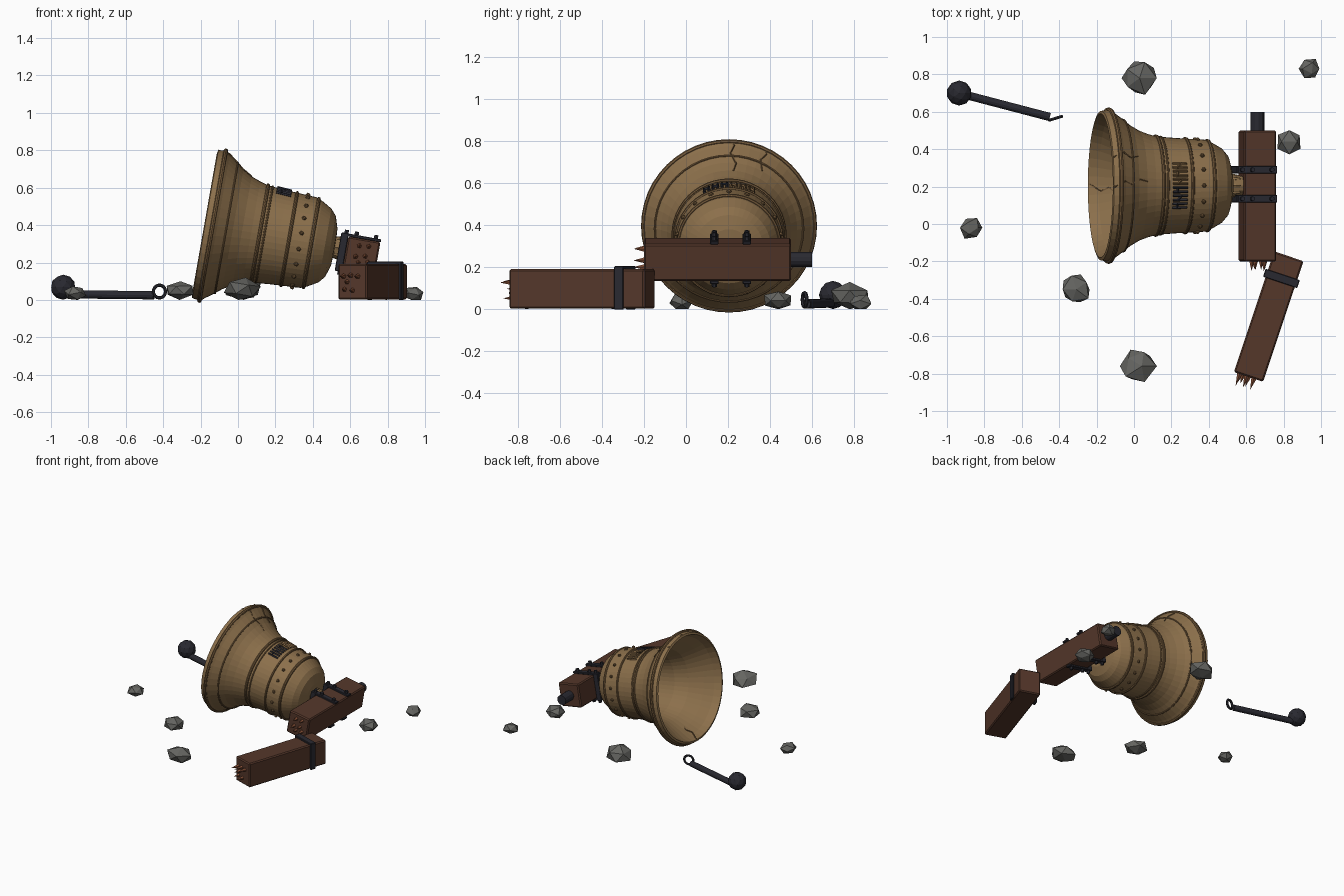
import bpy, bmesh, math, random
from mathutils import Matrix, Vector

if "Cube" in bpy.data.objects:
    bpy.data.objects.remove(bpy.data.objects["Cube"])
random.seed(4)
T = Matrix.Translation


def material(name, rgb):
    m = bpy.data.materials.new(name)
    m.use_nodes = True
    m.diffuse_color = (*rgb, 1)
    m.node_tree.nodes["Principled BSDF"].inputs["Base Color"].default_value = (*rgb, 1)
    return m


BRONZE = material("bronze", (.26, .16, .07))
DARK_BRONZE = material("dark bronze", (.18, .105, .045))
IRON = material("iron", (.022, .022, .03))
WOOD = material("wood", (.09, .038, .023))
SPLINTER = material("raw wood", (.25, .085, .04))
STONE = material("stone", (.13, .13, .12))


def finish(name, bm, mat, matrix=Matrix(), bevel=0):
    me = bpy.data.meshes.new(name)
    bmesh.ops.recalc_face_normals(bm, faces=bm.faces)
    bm.to_mesh(me)
    bm.free()
    me.materials.append(mat)
    ob = bpy.data.objects.new(name, me)
    bpy.context.collection.objects.link(ob)
    ob.matrix_world = matrix
    if bevel:
        mod = ob.modifiers.new("bevel", "BEVEL")
        mod.width, mod.segments = bevel, 1
    return ob


def box(name, mat, frame, pos, size, bevel=0):
    bm = bmesh.new()
    bmesh.ops.create_cube(bm, size=1)
    bmesh.ops.scale(bm, vec=size, verts=bm.verts)
    return finish(name, bm, mat, frame @ T(pos), bevel)


def rod(name, mat, a, b, r1, r2, sides=12, frame=Matrix()):
    a, b = Vector(a), Vector(b)
    bm = bmesh.new()
    bmesh.ops.create_cone(bm, cap_ends=True, segments=sides, radius1=r1, radius2=r2,
                          depth=(b - a).length)
    turn = (b - a).to_track_quat("Z", "Y").to_matrix().to_4x4()
    return finish(name, bm, mat, frame @ T((a + b) / 2) @ turn)


def ball(name, mat, frame, pos, r, detail=1):
    bm = bmesh.new()
    bmesh.ops.create_icosphere(bm, subdivisions=detail, radius=r)
    return finish(name, bm, mat, frame @ T(pos))


def ring(name, mat, frame, big, small, seg=48, minor=8):
    bpy.ops.mesh.primitive_torus_add(major_radius=big, minor_radius=small,
                                     major_segments=seg, minor_segments=minor)
    ob = bpy.context.object
    ob.name = name
    ob.data.materials.append(mat)
    ob.matrix_world = frame
    return ob


# Bell: local z runs from mouth to crown
BELL = T((-.175, .205, .404)) @ Matrix.Rotation(math.radians(100), 4, "Y")
OUTER = [(-.005, .385), (0, .4), (.045, .408), (.065, .39), (.11, .357), (.15, .325),
         (.2, .296), (.25, .277), (.3, .263), (.4, .255), (.56, .246), (.595, .232),
         (.65, .2), (.68, .165), (.7, .1), (.706, 0)]
INNER = [(.66, 0), (.65, .1), (.62, .17), (.55, .21), (.3, .228), (.2, .262),
         (.11, .322), (.05, .365)]


def radius_at(s):
    for (s0, r0), (s1, r1) in zip(OUTER, OUTER[1:]):
        if s0 <= s <= s1:
            return r0 + (r1 - r0) * (s - s0) / (s1 - s0)


def on_bell(s, ang, lift=0):
    r = radius_at(s) + lift
    return Vector((r * math.cos(ang), r * math.sin(ang), s))


bm = bmesh.new()
points = [bm.verts.new((r, 0, s)) for s, r in INNER[::-1][::-1] + OUTER]
edges = [bm.edges.new(p) for p in zip(points, points[1:])]
bmesh.ops.spin(bm, geom=points + edges, axis=(0, 0, 1), cent=(0, 0, 0),
               angle=math.tau, steps=48)
bmesh.ops.remove_doubles(bm, verts=bm.verts, dist=.0005)
finish("bell_body", bm, BRONZE, BELL)

# Raised bands and rivets
for i, (s, thick) in enumerate([(.04, .012), (.115, .006), (.295, .01), (.32, .006),
                                (.455, .009), (.575, .01)]):
    ring(f"bell_band_{i}", DARK_BRONZE, BELL @ T((0, 0, s)), radius_at(s), thick)
for i in range(18):
    ball(f"bell_rivet_{i}", DARK_BRONZE, BELL, on_bell(.515, math.tau * i / 18, .002), .013)

# Relief of abstract carved strokes, half blackened
for i in range(6):
    offset = (i - 2.5) * .17
    mat = IRON if offset < 0 else DARK_BRONZE
    strokes = [((.345, -.045), (.425, -.045)), ((.345, .045), (.425, .045)),
               ((.37, -.06), (.395 if i % 2 else .37, .06))]
    for j, (a, b) in enumerate(strokes):
        p, q = (on_bell(s, math.pi - offset - t, .003) for s, t in (a, b))
        rod(f"relief_stroke_{i}_{j}", mat, p, q, .007, .007, 4, BELL)

# Cracks near the lip
def crack(name, path):
    for i, (a, b) in enumerate(zip(path, path[1:])):
        rod(f"{name}_{i}", DARK_BRONZE, a, b, .005, .004, 4, BELL)


zigzag = [(.0, .02), (.06, -.06), (.1, -.02), (.15, -.1), (.2, -.07)]
crack("outer_crack", [on_bell(s, math.pi + t, .001) for s, t in zigzag])
crack("side_crack", [on_bell(s, math.pi * .87 + t, .001) for s, t in zigzag[:4]])
crack("inner_crack", [(.383 - s * .55, t * .5, s) for s, t in zigzag[:4]])

# Crown neck with loops
rod("crown_neck", BRONZE, (0, 0, .69), (0, 0, .78), .06, .05, 12, BELL)
for i in range(4):
    turn = Matrix.Rotation(math.pi * i / 4, 4, "Z") @ Matrix.Rotation(math.pi / 2, 4, "X")
    ring(f"crown_loop_{i}", BRONZE, BELL @ T((0, 0, .72)) @ turn, .05, .012, 16, 6)


def splinters(name, frame, spots):
    for i, (x, z) in enumerate(spots):
        tip = .04 + .03 * random.random()
        rod(f"{name}_{i}", SPLINTER, (x, .02, z), (x, -tip, z), .019, 0, 5, frame)


# Headstock beam
HEAD = T((.66, .15, .237)) @ Matrix.Rotation(math.radians(10), 4, "Y")
box("headstock_beam", WOOD, HEAD, (0, 0, 0), (.175, .7, .178), .008)
splinters("headstock_splinter", HEAD @ T((0, -.35, 0)),
          [(-.02, .05), (.03, .055), (-.03, -.01), (.02, 0), (-.01, -.04), (.04, -.03)])
rod("axle_pin", IRON, (0, .34, 0), (0, .45, 0), .037, .037, 12, HEAD)
for y in (-.015, .14):
    for side in (-1, 1):
        box("strap_plate", IRON, HEAD, (-.018, y, side * .096), (.215, .04, .016), .003)
        for x in (-.1, -.045, .06):
            rod("strap_bolt", IRON, (x, y, side * .1), (x, y, side * .122), .014, .012, 6, HEAD)
    box("strap_side", IRON, HEAD, (-.107, y, 0), (.04, .04, .2), .003)

# Fallen broken beam
FALLEN = T((.72, -.495, .097)) @ Matrix.Rotation(math.radians(-18.5), 4, "Z")
box("fallen_beam", WOOD, FALLEN, (0, 0, 0), (.165, .68, .188), .008)
for side in (-1, 1):
    box("fallen_strap_side", IRON, FALLEN, (side * .089, .215, .004), (.014, .045, .205), .003)
box("fallen_strap_top", IRON, FALLEN, (0, .215, .1), (.19, .045, .016), .003)
splinters("fallen_splinter", FALLEN @ T((0, -.34, 0)),
          [(-.05, .03), (-.01, .035), (.03, .03), (-.045, -.04), (0, -.045), (-.03, 0)])

# Clapper
ball("clapper_ball", IRON, Matrix(), (-.935, .7, .068), .067, 2)
rod("clapper_rod", IRON, (-.9, .69, .03), (-.45, .572, .025), .022, .022)
eye = T((-.42, .565, .045)) @ Matrix.Rotation(math.radians(17), 4, "Z")
ring("clapper_eye", IRON, eye @ Matrix.Rotation(math.pi / 2, 4, "X"), .034, .009, 16, 6)

# Scattered stones
for i, (x, y, r, h) in enumerate([(.03, .78, .098, .13), (.94, .83, .057, .07),
                                  (.83, .44, .073, .085), (-.87, -.02, .062, .073),
                                  (-.31, -.35, .086, .1), (.02, -.76, .095, .12)]):
    bm = bmesh.new()
    bmesh.ops.create_icosphere(bm, subdivisions=1, radius=1)
    bmesh.ops.rotate(bm, verts=bm.verts, matrix=Matrix.Rotation(i * 1.3, 3, "Y"))
    for v in bm.verts:
        v.co *= random.uniform(.85, 1.12)
    low, high = min(v.co.z for v in bm.verts), max(v.co.z for v in bm.verts)
    for v in bm.verts:
        v.co = (v.co.x * r, v.co.y * r, (v.co.z - low) / (high - low) * h)
    finish(f"stone_{i}", bm, STONE, T((x, y, 0)))
